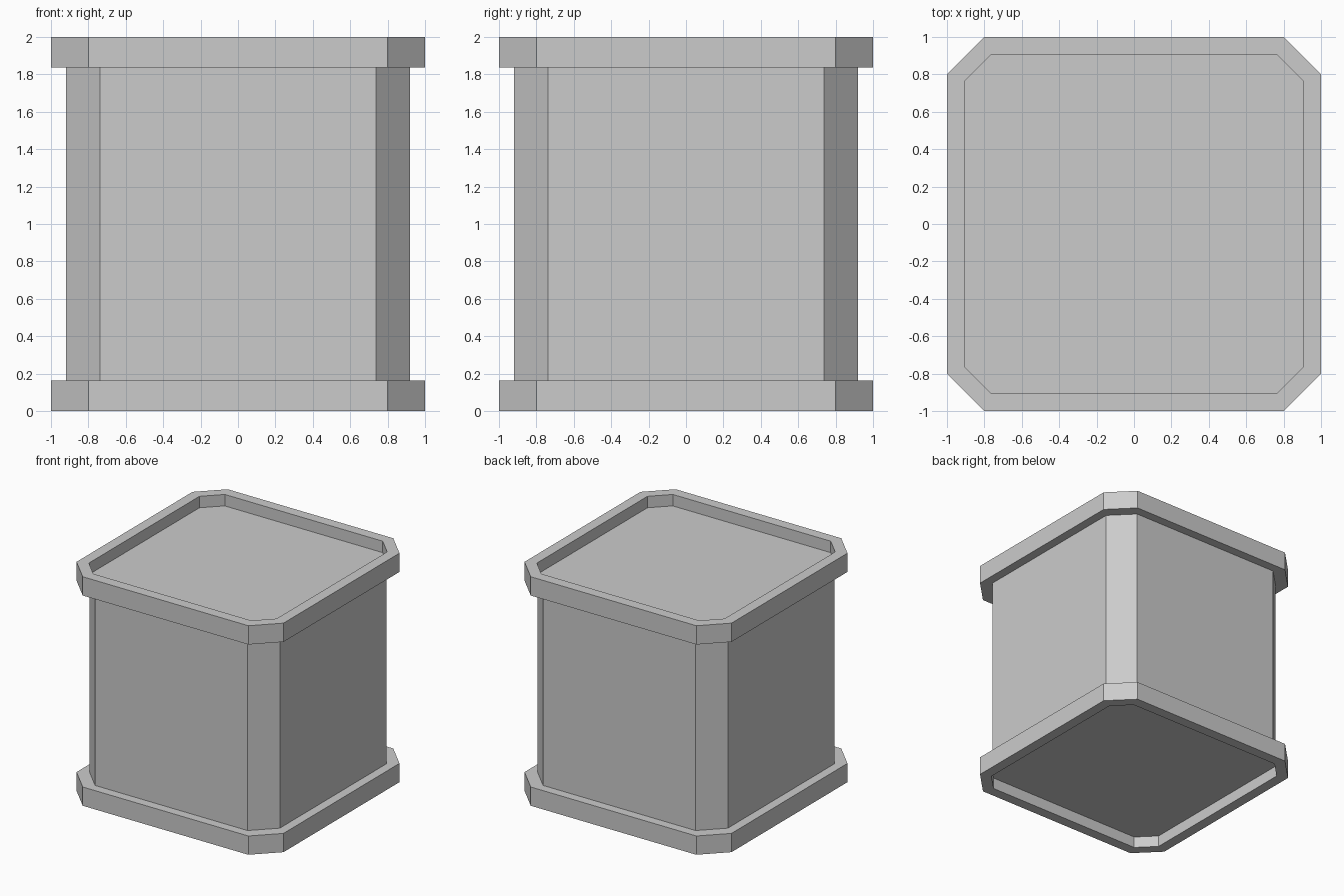
import bpy
import bmesh

if "Cube" in bpy.data.objects:
    bpy.data.objects.remove(bpy.data.objects["Cube"])


def octagon(half, corner, z):
    """Square outline with chamfered corners, counter-clockwise."""
    quarter = [(half, -corner), (half, corner)]
    pts = []
    for _ in range(4):
        pts += [(x, y, z) for x, y in quarter]
        quarter = [(-y, x) for x, y in quarter]
    return pts


def loft(name, rings, cap=False, flip=False):
    """Bridge a stack of octagon rings, optionally capping the last one."""
    bm = bmesh.new()
    loops = [[bm.verts.new(p) for p in octagon(*r)] for r in rings]
    for a, b in zip(loops, loops[1:]):
        for i in range(8):
            j = (i + 1) % 8
            bm.faces.new((a[i], a[j], b[j], b[i]))
    if cap:
        bm.faces.new(loops[-1])
    if flip:
        for v in bm.verts:
            v.co.z = 2 - v.co.z
        bmesh.ops.reverse_faces(bm, faces=bm.faces[:])
    mesh = bpy.data.meshes.new(name)
    bm.to_mesh(mesh)
    bm.free()
    obj = bpy.data.objects.new(name, mesh)
    bpy.context.collection.objects.link(obj)
    return obj


BODY = (0.92, 0.737)
OUTER = (1.0, 0.8)
INNER = (0.907, 0.763)
RIM_Z = 1.836
FLOOR_Z = 1.9

# Chamfered container body
loft("body", [(*BODY, 2 - RIM_Z), (*BODY, RIM_Z)])

# Lid and base: ledge, outer wall, lip, inner wall, recessed panel
rim = [(*BODY, RIM_Z), (*OUTER, RIM_Z), (*OUTER, 2.0),
       (*INNER, 2.0), (*INNER, FLOOR_Z)]
loft("top_rim", rim, cap=True)
loft("bottom_rim", rim, cap=True, flip=True)
